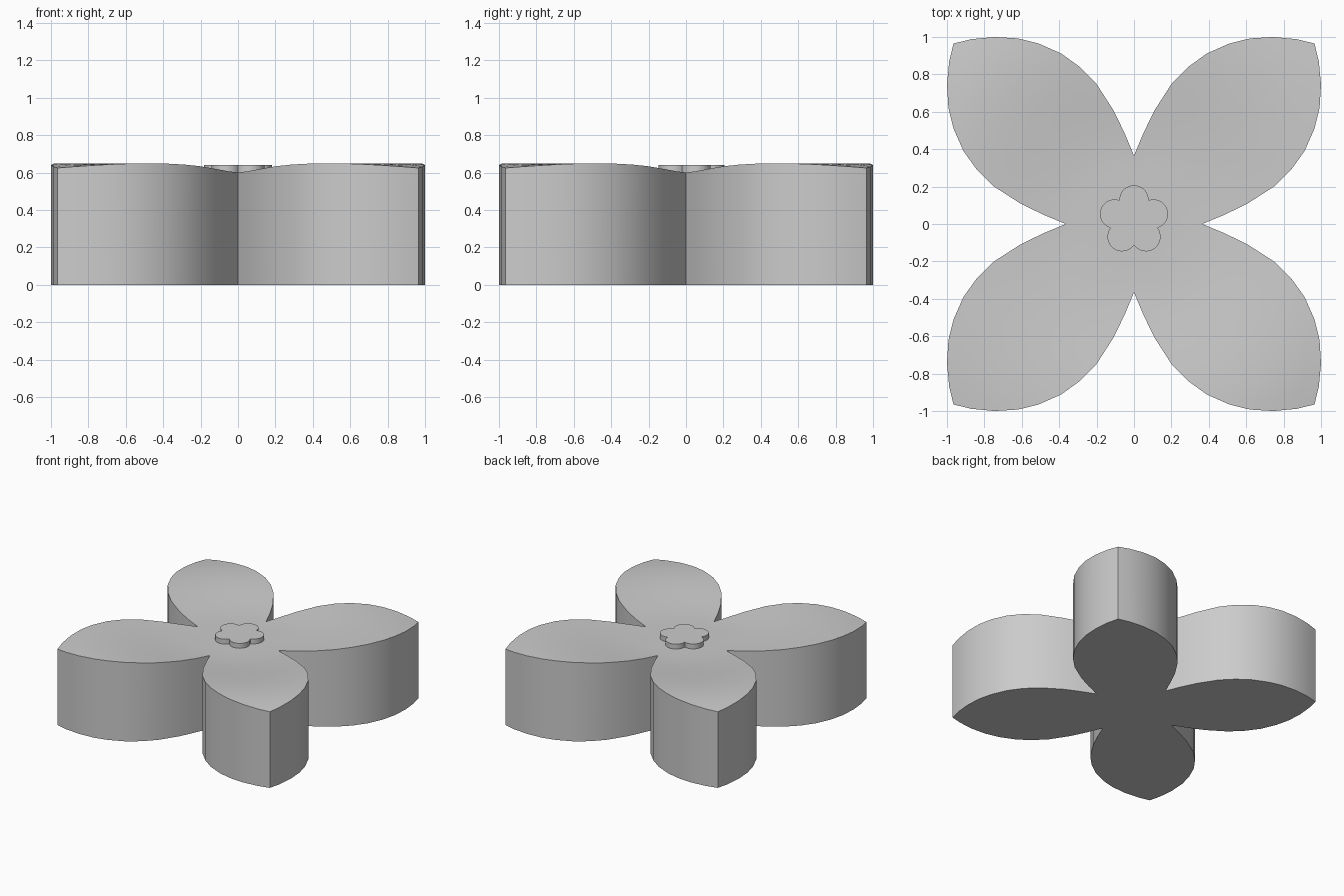
import bpy, bmesh
from math import sin, cos, pi, sqrt, hypot

if "Cube" in bpy.data.objects:
    bpy.data.objects.remove(bpy.data.objects["Cube"])


def make_object(name, bm):
    bmesh.ops.recalc_face_normals(bm, faces=bm.faces)
    mesh = bpy.data.meshes.new(name)
    bm.to_mesh(mesh)
    bm.free()
    obj = bpy.data.objects.new(name, mesh)
    bpy.context.collection.objects.link(obj)
    bpy.ops.object.select_all(action='DESELECT')
    obj.select_set(True)
    bpy.context.view_layer.objects.active = obj
    bpy.ops.object.shade_smooth_by_angle(angle=pi / 6)
    return obj


def slab(name, outline, z_bottom, z_top, rings):
    """Solid from a star-shaped outline; z_top(r) gives the top height."""
    bm = bmesh.new()
    n = len(outline)
    loops = [[bm.verts.new((x, y, z_bottom)) for x, y in outline]]
    for i in range(rings, 0, -1):
        s = i / rings
        loops.append([bm.verts.new((x * s, y * s, z_top(hypot(x, y) * s)))
                      for x, y in outline])
    for a, b in zip(loops, loops[1:]):
        for i in range(n):
            j = (i + 1) % n
            bm.faces.new((a[i], a[j], b[j], b[i]))
    bm.faces.new(loops[0])
    centre = bm.verts.new((0, 0, z_top(0)))
    for i in range(n):
        bm.faces.new((loops[-1][i], loops[-1][(i + 1) % n], centre))
    return make_object(name, bm)


# Gently domed height of the petal tops, by distance from the middle
def petal_height(r):
    if r < 0.3:
        return 0.60
    if r < 1.07:
        return 0.60 + 0.025 * (1 - cos(pi * (r - 0.3) / 0.77))
    return 0.65 - 0.025 * ((r - 1.07) / 0.295) ** 2


# Petal body: half a petal, mirrored on its diagonal, turned four times
half = [(0.965, 0.965), (0.87, 0.988), (0.745, 1.0), (0.62, 0.992),
        (0.51, 0.965), (0.39, 0.912), (0.29, 0.84), (0.2, 0.748),
        (0.108, 0.605), (0.05, 0.485), (0.0, 0.365)]
petal = [(y, x) for x, y in reversed(half[1:])] + half[:-1]
outline = []
for k in range(4):
    outline += petal
    petal = [(-y, x) for x, y in petal]
slab("petal_body", outline, 0.0, petal_height, 14)

# Small raised five-lobed flower in the middle
d, rad, steps = 0.109, 0.078, 16
lobes = []
for k in range(5):
    for i in range(steps):
        phi = (i / steps - 0.5) * 2 * pi / 5
        r = d * cos(phi) + sqrt(rad ** 2 - (d * sin(phi)) ** 2)
        a = pi / 2 + k * 2 * pi / 5 + phi
        lobes.append((r * cos(a), r * sin(a)))
flower = slab("centre_flower", lobes, 0.59, lambda r: 0.64, 1)
flower.location.y = 0.02
